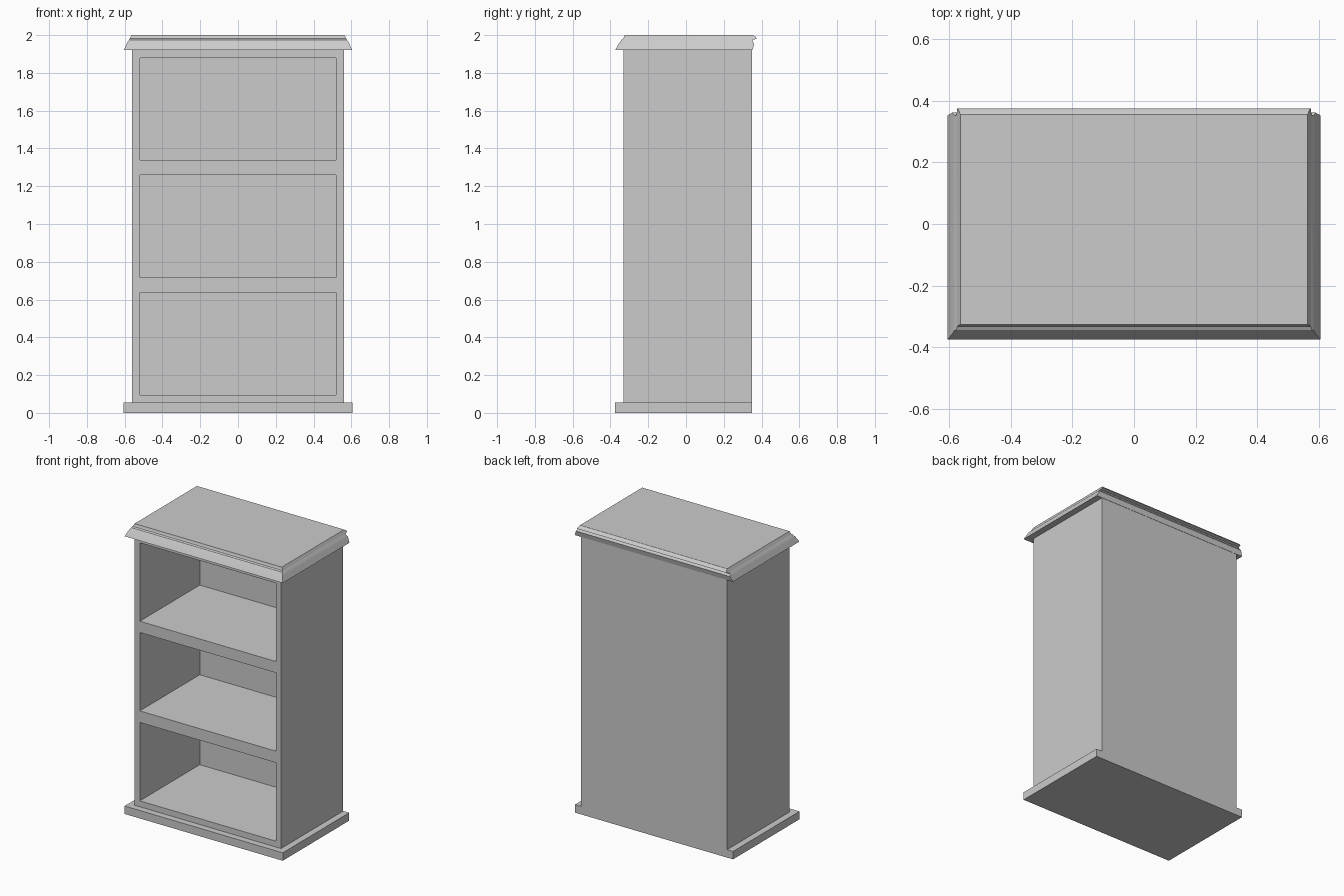
import bpy, bmesh

if "Cube" in bpy.data.objects:
    bpy.data.objects.remove(bpy.data.objects["Cube"])


def loft(bm, levels):
    """Stack rectangles (z, half width, front y, back y) into a closed solid."""
    rings = [[bm.verts.new(p) for p in ((-x, f, z), (x, f, z), (x, b, z), (-x, b, z))]
             for z, x, f, b in levels]
    bm.faces.new(rings[0][::-1])
    bm.faces.new(rings[-1])
    for lo, hi in zip(rings, rings[1:]):
        for i in range(4):
            j = (i + 1) % 4
            bm.faces.new((lo[i], lo[j], hi[j], hi[i]))


def make(name, *solids):
    bm = bmesh.new()
    for levels in solids:
        loft(bm, levels)
    mesh = bpy.data.meshes.new(name)
    bm.to_mesh(mesh)
    bm.free()
    obj = bpy.data.objects.new(name, mesh)
    bpy.context.collection.objects.link(obj)
    return obj


def box(x, front, back, z0, z1):
    return [(z0, x, front, back), (z1, x, front, back)]


# Plinth, flush with the back
make("base_plinth", box(0.605, -0.375, 0.35, 0, 0.055))

# Carcass with three open bays cut from the front
body = make("bookcase_body", box(0.56, -0.33, 0.35, 0.055, 1.925))
bays = make("bay_cutter", *[box(0.52, -0.5, 0.325, z, z + 0.542)
                            for z in (0.096, 0.718, 1.338)])
bays.hide_render = True
cut = body.modifiers.new("bays", 'BOOLEAN')
cut.operation = 'DIFFERENCE'
cut.solver = 'EXACT'
cut.object = bays
bpy.context.view_layer.objects.active = body
bpy.ops.object.modifier_apply(modifier=cut.name)
bpy.data.objects.remove(bays)

# Moulded crown: sloping skirt, small step, then the top board overhanging the back
crown = make("crown_moulding", [
    (1.92, 0.605, -0.375, 0.352),
    (1.955, 0.589, -0.356, 0.361),
    (1.968, 0.583, -0.346, 0.351),
    (1.975, 0.576, -0.343, 0.353),
    (1.981, 0.573, -0.332, 0.375),
    (1.991, 0.568, -0.328, 0.368),
    (2.0, 0.563, -0.326, 0.355),
])
bpy.ops.object.select_all(action='DESELECT')
crown.select_set(True)
bpy.context.view_layer.objects.active = crown
bpy.ops.object.shade_smooth_by_angle()
